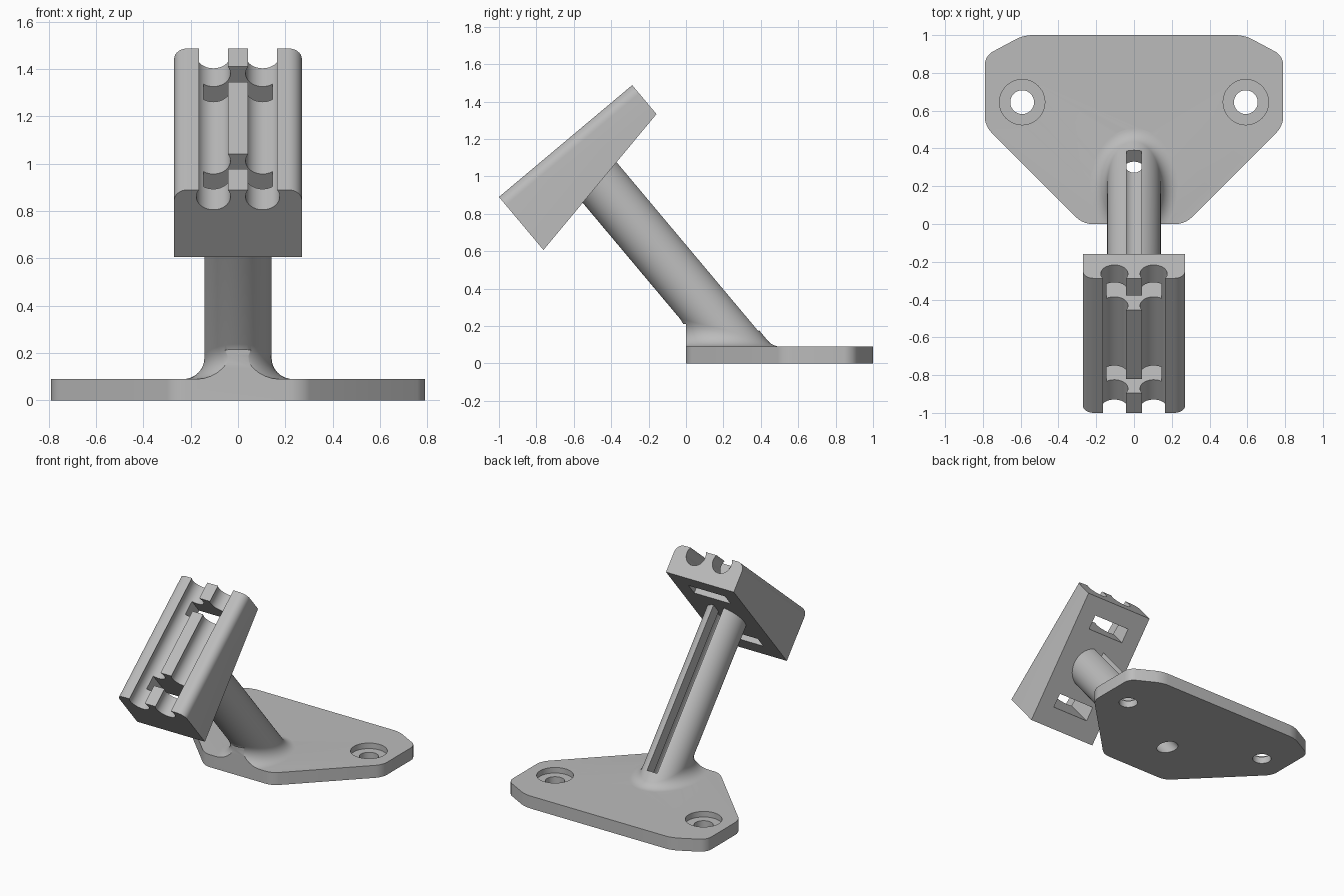
import bpy, bmesh, math
from mathutils import Vector, Matrix

if "Cube" in bpy.data.objects:
    bpy.data.objects.remove(bpy.data.objects["Cube"])

TILT = math.radians(40)
U = Vector((0, math.cos(TILT), math.sin(TILT)))     # along the head
N = Vector((0, -math.sin(TILT), math.cos(TILT)))    # along the stem, out of the head
X = Vector((1, 0, 0))
ORIGIN = Vector((0, -1.0, 0.89))                    # lower top edge of the head
PLATE_H = 0.09
STEM_U, STEM_R, FILLET = 0.465, 0.142, 0.09


def tilted(x, u, n):
    return ORIGIN + X * x + U * u + N * n


def make_object(name, bm):
    bmesh.ops.recalc_face_normals(bm, faces=bm.faces)
    mesh = bpy.data.meshes.new(name)
    bm.to_mesh(mesh)
    bm.free()
    ob = bpy.data.objects.new(name, mesh)
    bpy.context.collection.objects.link(ob)
    return ob


def loft(name, rings):
    """Closed solid through a list of equal point rings."""
    bm = bmesh.new()
    vs = [[bm.verts.new(p) for p in ring] for ring in rings]
    count = len(vs[0])
    for a, b in zip(vs, vs[1:]):
        for i in range(count):
            j = (i + 1) % count
            bm.faces.new((a[i], a[j], b[j], b[i]))
    bm.faces.new(vs[0][::-1])
    bm.faces.new(vs[-1])
    return make_object(name, bm)


def cylinder(name, start, end, radius, sides=48):
    axis = (end - start).normalized()
    side = X if abs(axis.x) < 0.9 else Vector((0, 1, 0))
    other = axis.cross(side)
    circle = [side * radius * math.cos(2 * math.pi * i / sides)
              + other * radius * math.sin(2 * math.pi * i / sides) for i in range(sides)]
    return loft(name, [[start + c for c in circle], [end + c for c in circle]])


def tilted_box(name, x, u0, u1, n0, n1):
    return loft(name, [[tilted(sx, u, n) for sx, u in ((-x, u0), (x, u0), (x, u1), (-x, u1))]
                       for n in (n0, n1)])


def bevel_edges(ob, rule, offset, segments):
    bm = bmesh.new()
    bm.from_mesh(ob.data)
    edges = [e for e in bm.edges if rule(e.verts[0].co, e.verts[1].co)]
    bmesh.ops.bevel(bm, geom=edges, offset=offset, segments=segments,
                    profile=0.5, affect='EDGES')
    bm.to_mesh(ob.data)
    bm.free()


def combine(ob, other, operation):
    mod = ob.modifiers.new("combine", 'BOOLEAN')
    mod.operation, mod.solver, mod.object = operation, 'EXACT', other
    bpy.context.view_layer.update()
    graph = bpy.context.evaluated_depsgraph_get()
    mesh = bpy.data.meshes.new_from_object(ob.evaluated_get(graph))
    ob.modifiers.clear()
    ob.data = mesh
    bpy.data.objects.remove(other)


# Base plate with rounded corners
half = [(0.27, 0), (0.79, 0.52), (0.79, 0.89), (0.585, 1.0)]
outline = half + [(-x, y) for x, y in reversed(half)]
mount = loft("mounting_bracket", [[Vector((x, y, z)) for x, y in outline] for z in (0, PLATE_H)])
bevel_edges(mount, lambda a, b: abs(a.z - b.z) > 0.05, 0.045, 5)

# Countersunk screw holes
for s in (-1, 1):
    for radius, z in ((0.063, -0.1), (0.12, 0.05)):
        combine(mount, cylinder("screw_cutter", Vector((s * 0.592, 0.645, z)),
                                Vector((s * 0.592, 0.645, 0.3)), radius), 'DIFFERENCE')

# Slanted stem with a rolled fillet at its foot
SIDES, STEPS = 64, 8
rings = [[] for _ in range(STEPS + 3)]
for i in range(SIDES):
    a = 2 * math.pi * i / SIDES
    radial = X * math.cos(a) + U * math.sin(a)
    foot = tilted(0, STEM_U, 0) + radial * (STEM_R + FILLET)
    centre = foot + N * ((PLATE_H + FILLET - foot.z) / N.z)
    down = Vector((0, 0, -1))
    rings[0].append(centre + Vector((0, 0, -FILLET - 0.04)))
    for k in range(STEPS + 1):
        rings[k + 1].append(centre + down.slerp(-radial, k / STEPS) * FILLET)
    rings[-1].append(tilted(0, STEM_U, -0.25) + radial * STEM_R)
combine(mount, loft("stem", rings), 'UNION')

# Trim the fillet flush with the front edge of the plate
trim = loft("trim_cutter", [[Vector((x, y, z)) for x, y in
                             ((-0.5, -0.5), (0.5, -0.5), (0.5, 0), (-0.5, 0))]
                            for z in (-0.1, 0.212)])
combine(mount, trim, 'DIFFERENCE')

# Cable bore through the stem, opened by a slot along its back
combine(mount, cylinder("bore_cutter", tilted(0, STEM_U, -1.8), tilted(0, STEM_U, -0.1),
                        0.063), 'DIFFERENCE')
combine(mount, tilted_box("slot_cutter", 0.04, STEM_U, STEM_U + 0.3, -1.44, -0.1), 'DIFFERENCE')

# Wedge-shaped head with rounded long edges
side = [(0, 0), (0.93, 0), (0.93, -0.202), (0, -0.37)]
head = loft("head", [[tilted(x, u, n) for u, n in side] for x in (-0.27, 0.27)])
bevel_edges(head, lambda a, b: abs(a.x - b.x) < 0.01 and
            all(abs((p - ORIGIN).dot(N)) < 0.01 for p in (a, b)), 0.058, 8)

# Two snap-in channels
for s in (-1, 1):
    combine(head, cylinder("channel_cutter", tilted(s * 0.104, -0.2, -0.038),
                           tilted(s * 0.104, 1.2, -0.038), 0.072), 'DIFFERENCE')

# Two strap windows through the head
for u0, u1 in ((0.137, 0.235), (0.71, 0.81)):
    combine(head, tilted_box("window_cutter", 0.145, u0, u1, -0.6, 0.2), 'DIFFERENCE')
combine(mount, head, 'UNION')

# Single grey finish, smooth curves with sharp edges
grey = bpy.data.materials.new("grey_plastic")
grey.diffuse_color = (0.5, 0.5, 0.5, 1)
grey.use_nodes = True
grey.node_tree.nodes["Principled BSDF"].inputs["Base Color"].default_value = grey.diffuse_color
mount.data.materials.clear()
mount.data.materials.append(grey)
for poly in mount.data.polygons:
    poly.material_index = 0
    poly.use_smooth = True
mount.data.set_sharp_from_angle(angle=math.radians(30))
